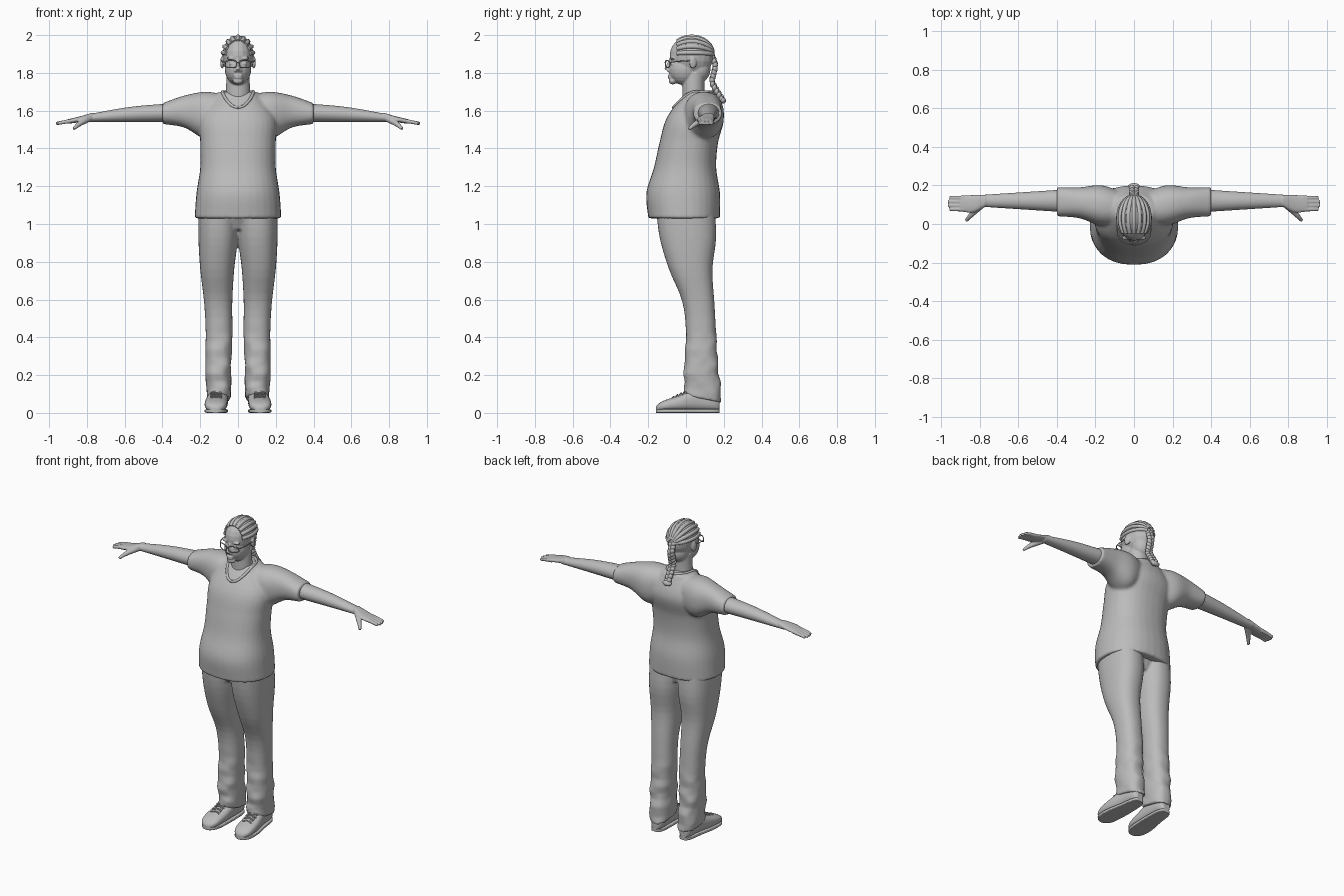
import bpy, bmesh, math
from mathutils import Vector, Matrix
from mathutils.bvhtree import BVHTree

cube = bpy.data.objects.get("Cube")
if cube:
    bpy.data.objects.remove(cube)

grey = bpy.data.materials.new("plain grey")
grey.use_nodes = True
grey.diffuse_color = (0.5, 0.5, 0.5, 1)
grey.node_tree.nodes["Principled BSDF"].inputs["Base Color"].default_value = grey.diffuse_color


def profile(values, t):
    """Smooth value at t, from evenly spaced control values or a constant."""
    if not isinstance(values, (list, tuple)):
        return values
    values = [2 * values[0] - values[1], *values, 2 * values[-1] - values[-2]]
    spans = len(values) - 3
    i = min(int(t * spans), spans - 1)
    f = t * spans - i
    before, start, end, after = values[i:i + 4]
    slope_in, slope_out = (end - before) / 2, (after - start) / 2
    rise = end - start
    return start + f * (slope_in + f * (3 * rise - 2 * slope_in - slope_out + f * (slope_in + slope_out - 2 * rise)))


def signed_power(value, power):
    return math.copysign(abs(value) ** power, value)


def circle(count):
    return [(math.cos(math.tau * k / count), math.sin(math.tau * k / count)) for k in range(count)]


def bridge(bm, rings):
    """Skin over a row of rings, closed at both ends."""
    rings = [[bm.verts.new(point) for point in ring] for ring in rings]
    for a, b in zip(rings, rings[1:]):
        for i in range(len(a)):
            bm.faces.new((a[i - 1], a[i], b[i], b[i - 1]))
    bm.faces.new(rings[0])
    bm.faces.new(rings[-1])


def loft(bm, axis, span, u_low, u_high, v_low, v_high, power=2.3, side=1, rounded=False):
    """Superellipse sections along an axis, each limit being a profile."""
    rings, steps = [], 24
    for step in range(steps + 1):
        t = step / steps
        along = (1 - math.cos(math.pi * t)) / 2 if rounded else t
        w = span[0] + (span[1] - span[0]) * along
        ul, uh, vl, vh = (profile(limit, t) for limit in (u_low, u_high, v_low, v_high))
        ring = []
        for c, s in circle(32):
            u = (ul + uh) / 2 + (uh - ul) / 2 * signed_power(c, 2 / power)
            v = (vl + vh) / 2 + (vh - vl) / 2 * signed_power(s, 2 / power)
            x, y, z = {"x": (w, u, v), "y": (u, w, v), "z": (u, v, w)}[axis]
            ring.append((x * side, y, z))
        rings.append(ring)
    bridge(bm, rings)


def tube(bm, points, thick, thin=None):
    """Round tube through points, tapering from thick to thin."""
    thin = thin or thick
    points = [Vector(p) for p in points]
    steps = 4 * (len(points) - 1)
    coords = list(zip(*points))
    path = [Vector([profile(c, k / steps) for c in coords]) for k in range(steps + 1)]
    rings = []
    for k, p in enumerate(path):
        turn = (path[min(k + 1, steps)] - path[max(k - 1, 0)]).to_track_quat("Z", "Y")
        radius = thick + (thin - thick) * k / steps
        rings.append([p + turn @ Vector((c, s, 0)) * radius for c, s in circle(10)])
    bridge(bm, rings)


def ball(bm, centre, radii, turn=0, axis="X"):
    matrix = Matrix.Translation(centre) @ Matrix.Rotation(turn, 4, axis) @ Matrix.Diagonal((*radii, 1))
    bmesh.ops.create_uvsphere(bm, u_segments=20, v_segments=12, radius=1, matrix=matrix)


def build(name, bm, voxel=0, smooth=4, mirror=False):
    """Turn the mesh into an object, optionally blended into one skin."""
    bmesh.ops.recalc_face_normals(bm, faces=bm.faces)
    for face in bm.faces:
        face.smooth = len(face.verts) < 5
    mesh = bpy.data.meshes.new(name)
    bm.to_mesh(mesh)
    bm.free()
    mesh.materials.append(grey)
    ob = bpy.data.objects.new(name, mesh)
    bpy.context.collection.objects.link(ob)
    if voxel:
        blend = ob.modifiers.new("blend", "REMESH")
        blend.mode, blend.voxel_size, blend.use_smooth_shade = "VOXEL", voxel, True
        soften = ob.modifiers.new("soften", "SMOOTH")
        soften.factor, soften.iterations = 0.5, smooth
    if mirror:
        ob.modifiers.new("mirror", "MIRROR").use_mirror_merge = False
    return ob


# Loose shirt: body and sleeves blended together
bm = bmesh.new()
width = [.23, .22, .2, .2, .2, .1]
loft(bm, "z", (1.03, 1.7), [-w for w in width], width,
     v_low=[-.2, -.21, -.17, -.14, -.1, 0], v_high=[.18, .18, .16, .17, .2, .15])
for side in (1, -1):
    loft(bm, "x", (.05, .4), u_low=[0, -.01, .03, .04], u_high=[.16, .2, .19, .19],
         v_low=[1.5, 1.45, 1.51, 1.53], v_high=[1.68, 1.7, 1.68, 1.64], side=side)
shirt = build("shirt", bm, voxel=.009, smooth=6)

# Collar band laid on the shirt, dipping to a V at the front
tree = BVHTree.FromObject(shirt, bpy.context.evaluated_depsgraph_get())
bm = bmesh.new()
ring = [Vector((.08 * s, .04 - .1 * c, 1.69 - .08 * max(0, c) ** 2)) for c, s in circle(16)]
tube(bm, [tree.find_nearest(p)[0] for p in ring + ring[:1]], thick=.008)
build("collar", bm)

# Trousers: two legs and a seat, with soft folds near the ankles
bm = bmesh.new()
for side in (1, -1):
    loft(bm, "z", (.08, 1.1), u_low=[.04, .04, .03, .03, .02, 0, 0],
         u_high=[.16, .17, .17, .18, .2, .21, .21],
         v_low=[-.01, -.01, 0, -.02, -.09, -.14, -.16],
         v_high=[.19, .17, .16, .15, .14, .16, .15], side=side)
loft(bm, "z", (.97, 1.1), [-.06, -.2], [.06, .2], [-.1, -.17], [.11, .15])
for v in bm.verts:
    x, y, z = v.co
    fade = max(0, min(1, 2 - 4 * z))
    fold = .006 * fade * math.sin(52 * z + 26 * abs(x) - 18 * y)
    v.co.x += math.copysign(fold, x) * (1 if abs(x) > .1 else -1)
    v.co.y += fold * (1 if y > .08 else -1)
    if z < .15:
        v.co.z -= (y - .06) / 5
build("trousers", bm, voxel=.008)

# Bare arms with palms, fingers and thumbs
bm = bmesh.new()
loft(bm, "x", (.34, .8), [.06, .09], [.18, .15], 1.54, [1.64, 1.62, 1.58], power=2)
loft(bm, "x", (.77, .9), [.09, .06, .065], [.15, .15, .145], [1.55, 1.54, 1.53], [1.59, 1.57, 1.555])
for finger in range(4):
    y = .076 + .02 * finger
    tip = .967 - .008 * abs(finger - 1.5)
    tube(bm, [(.87, y, 1.547), (.92, y, 1.54), (tip, y, 1.532)], thick=.012, thin=.009)
tube(bm, [(.79, .1, 1.56), (.84, .05, 1.53), (.87, .016, 1.503)], thick=.02, thin=.008)
build("arms", bm, voxel=.004, smooth=2, mirror=True)

# Head and neck: skull, nape, face, chin, nose, lips, eyes, brows and ears
bm = bmesh.new()
ball(bm, (0, .03, 1.89), (.083, .117, .108))
ball(bm, (0, .07, 1.82), (.06, .06, .07))
ball(bm, (0, -.01, 1.82), (.07, .083, .085))
ball(bm, (0, -.07, 1.757), (.028, .022, .018))
loft(bm, "z", (1.58, 1.8), [-.07, -.06], [.07, .06], -.02, [.13, .1, .1], power=2)
tube(bm, [(0, -.08, 1.87), (0, -.09, 1.845), (0, -.105, 1.815)], thick=.01, thin=.012)
for z in (1.786, 1.775):
    ball(bm, (0, -.084, z), (.024, .012, .006))
for side in (1, -1):
    ball(bm, (side * .012, -.09, 1.812), (.009, .012, .008))
    ball(bm, (side * .034, -.069, 1.849), (.015, .014, .01))
    ball(bm, (side * .036, -.072, 1.877), (.026, .012, .007))
    ball(bm, (side * .084, .037, 1.855), (.009, .02, .033), side / 4, "Z")
build("head", bm, voxel=.0045, smooth=2)

# Braided rows over the skull, running back to one point
bm = bmesh.new()
for row in range(-4, 5):
    phi = math.radians(row * 21)
    path = []
    for knot in range(9):
        theta = math.radians(48 + knot * 15)
        path.append((.08 * math.sin(theta) * math.sin(phi), .03 - .113 * math.cos(theta),
                     1.897 + .094 * math.sin(theta) * math.cos(phi)))
    tube(bm, path, thick=.012)
build("hair_rows", bm)

# Hanging braid made of crossed, overlapping lobes with a loose end
bm = bmesh.new()
lobes = 12
for lobe in range(lobes):
    t = lobe / (lobes - 1)
    y, z = profile([.14, .155, .147, .138, .16, .187], t), 1.885 - .22 * t
    for side in (1, -1):
        ball(bm, (side * .009, y, z - side * .005), (.015, .014, .02), side / 2, "Y")
ball(bm, (0, .195, 1.655), (.03, .016, .018), turn=.6)
build("braid", bm)

# Glasses: two rounded rims, side arms and a bridge
bm = bmesh.new()
for side in (1, -1):
    rim = []
    for c, s in circle(16):
        x = .037 + .03 * signed_power(c, .7)
        rim.append((side * x, -.108 + 5 * x * x, 1.847 + .019 * signed_power(s, .7)))
    tube(bm, rim + rim[:1], thick=.003)
    tube(bm, [(side * .066, -.086, 1.855), (side * .085, -.05, 1.86), (side * .088, .035, 1.866)], thick=.003)
tube(bm, [(-.009, -.107, 1.853), (0, -.11, 1.855), (.009, -.107, 1.853)], thick=.003)
build("glasses", bm)

# Shoes and soles share one outline
inner = [.11, .067, .055, .054, .06, .085]
outer = [.125, .17, .175, .156, .143, .12]
for name, low, high, power in (("shoes", .01, [.025, .06, .09, .125, .105, .08], 2.5), ("soles", 0, .02, 6)):
    bm = bmesh.new()
    loft(bm, "y", (-.16, .178), inner, outer, low, high, power=power, rounded=True)
    build(name, bm, mirror=True)

# Crossed laces
bm = bmesh.new()
for row in range(4):
    y, z = -.065 + .02 * row, .083 + .009 * row
    for lean in (.008, -.008):
        tube(bm, [(.085, y - lean, z - .004), (.115, y, z + .003), (.145, y + lean, z - .004)], thick=.004)
build("laces", bm, mirror=True)
